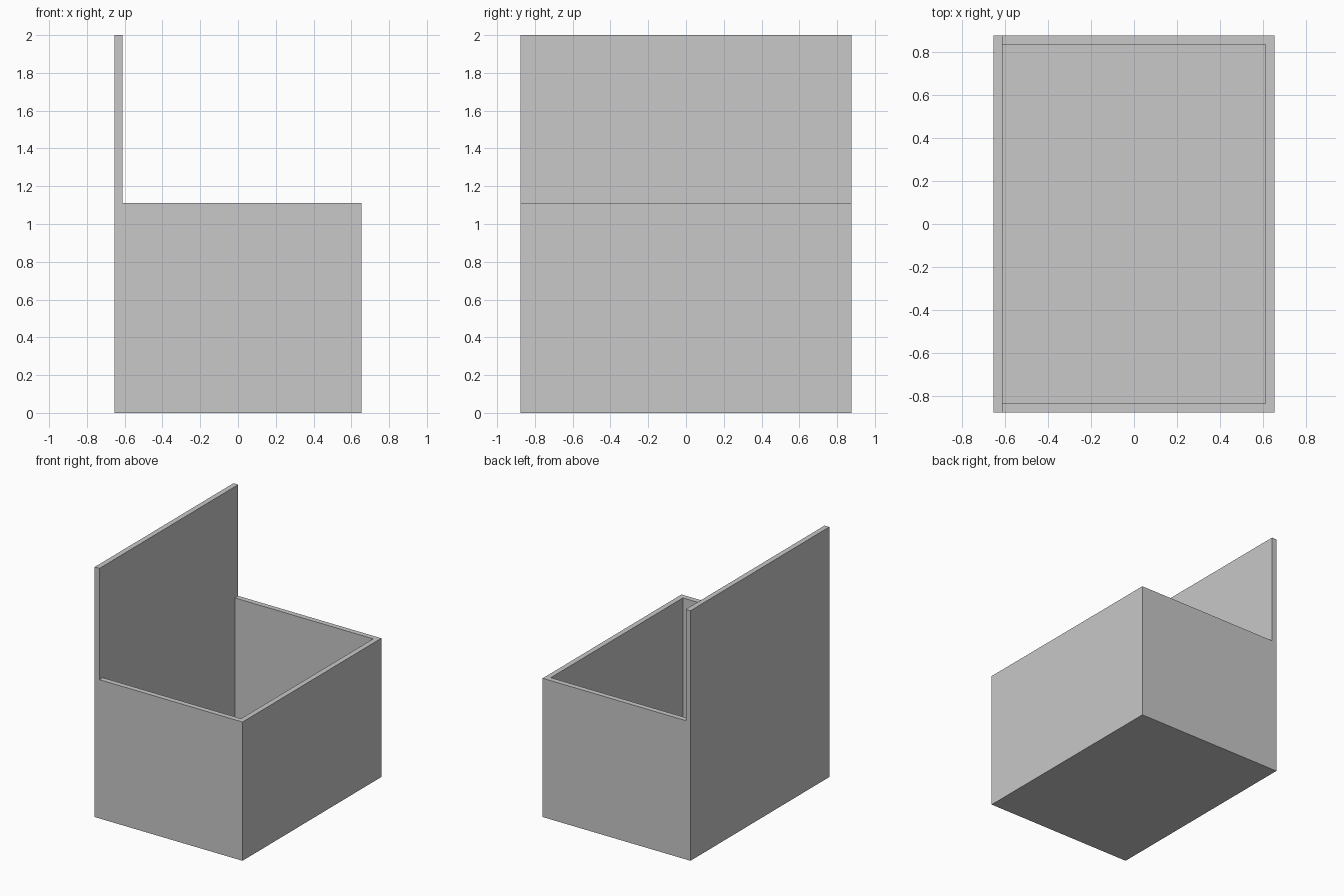
import bpy, bmesh
from mathutils import Vector

cube = bpy.data.objects.get("Cube")
if cube:
    bpy.data.objects.remove(cube, do_unlink=True)

WIDTH, DEPTH = 1.308, 1.754      # outer footprint
RIM, TOP = 1.11, 2.0             # low rim and tall side heights
WALL = 0.042                     # wall and floor thickness

grey = bpy.data.materials.new("plain grey")
grey.use_nodes = True
colour = (0.578, 0.578, 0.578, 1)
grey.diffuse_color = colour
grey.node_tree.nodes["Principled BSDF"].inputs["Base Color"].default_value = colour


def extrude(bm, faces, dz):
    """Extrude faces vertically by dz, removing the faces left behind."""
    result = bmesh.ops.extrude_face_region(bm, geom=faces)["geom"]
    verts = [g for g in result if isinstance(g, bmesh.types.BMVert)]
    bmesh.ops.translate(bm, verts=verts, vec=(0, 0, dz))
    left = [f for f in faces if f.is_valid]
    if left:
        bmesh.ops.delete(bm, geom=left, context='FACES')


bm = bmesh.new()

# Outer block
bmesh.ops.create_cube(bm, size=1)
bmesh.ops.scale(bm, verts=bm.verts, vec=(WIDTH, DEPTH, RIM))
bmesh.ops.translate(bm, verts=bm.verts, vec=(0, 0, RIM / 2))
bm.normal_update()

# Hollow cavity, leaving a floor and four walls
top = max(bm.faces, key=lambda f: f.calc_center_median().z)
rim = bmesh.ops.inset_region(bm, faces=[top], thickness=WALL, use_boundary=True,
                             use_even_offset=True)["faces"]
extrude(bm, [top], WALL - RIM)

# Split the rim in line with the inner face of the tall side
inner_x = WALL - WIDTH / 2
edges = {e for f in rim for e in f.edges}
verts = {v for f in rim for v in f.verts}
bmesh.ops.bisect_plane(bm, geom=list(rim) + list(edges) + list(verts), dist=1e-4,
                       plane_co=Vector((inner_x, 0, 0)), plane_no=Vector((1, 0, 0)))

# Raise the strip of rim into the tall side
strip = [f for f in bm.faces
         if all(v.co.z > RIM - 1e-3 and v.co.x < inner_x + 1e-3 for v in f.verts)]
extrude(bm, strip, TOP - RIM)

bmesh.ops.recalc_face_normals(bm, faces=bm.faces)
mesh = bpy.data.meshes.new("open_box")
bm.to_mesh(mesh)
bm.free()
mesh.materials.append(grey)
box = bpy.data.objects.new("open_box_with_tall_side", mesh)
bpy.context.collection.objects.link(box)
